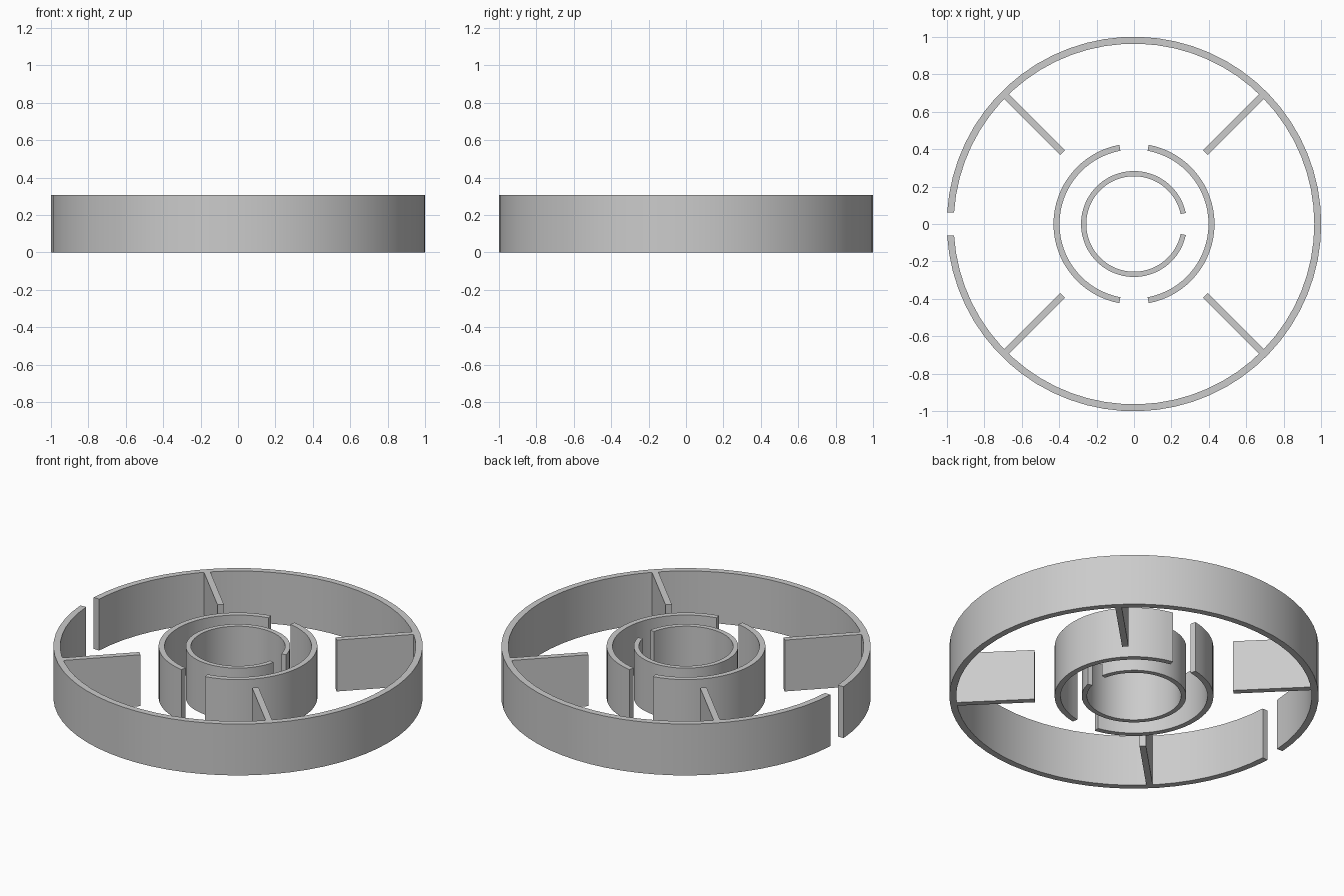
import bpy, bmesh
from math import radians, cos, sin, pi
from mathutils import Matrix

if "Cube" in bpy.data.objects:
    bpy.data.objects.remove(bpy.data.objects["Cube"])

HEIGHT = 0.307


def finish(bm, name):
    bmesh.ops.recalc_face_normals(bm, faces=bm.faces)
    mesh = bpy.data.meshes.new(name)
    bm.to_mesh(mesh)
    bm.free()
    obj = bpy.data.objects.new(name, mesh)
    bpy.context.collection.objects.link(obj)
    bpy.ops.object.select_all(action='DESELECT')
    obj.select_set(True)
    bpy.context.view_layer.objects.active = obj
    bpy.ops.object.shade_smooth_by_angle(angle=radians(30))
    return obj


def arc_wall(name, r_in, r_out, start, end, steps):
    """Curved upright wall between two angles in degrees, capped at both ends."""
    bm = bmesh.new()
    rows = []
    for i in range(steps + 1):
        a = radians(start + (end - start) * i / steps)
        rows.append([bm.verts.new((r * cos(a), r * sin(a), z)) for r, z in
                     ((r_in, 0), (r_out, 0), (r_out, HEIGHT), (r_in, HEIGHT))])
    for p, q in zip(rows, rows[1:]):
        for k in range(4):
            n = (k + 1) % 4
            bm.faces.new((p[k], p[n], q[n], q[k]))
    bm.faces.new(rows[0])
    bm.faces.new(rows[-1])
    return finish(bm, name)


# Outer wall, open on the left
arc_wall("outer_wall", 0.963, 1.0, -176.4, 176.4, 64)

# Middle wall, two halves with openings at front and back
arc_wall("middle_wall_right", 0.398, 0.43, -79.5, 79.5, 32)
arc_wall("middle_wall_left", 0.398, 0.43, 100.5, 259.5, 32)

# Inner wall, open on the right
arc_wall("inner_wall", 0.255, 0.283, 12, 348, 56)

# Four diagonal partitions running inward from the outer wall
R0, R1, WIDTH = 0.54, 0.975, 0.035
for i in range(4):
    bm = bmesh.new()
    bmesh.ops.create_cube(bm, size=1, matrix=(
        Matrix.Rotation(pi / 4 + i * pi / 2, 4, 'Z')
        @ Matrix.Translation(((R0 + R1) / 2, 0, HEIGHT / 2))
        @ Matrix.Diagonal((R1 - R0, WIDTH, HEIGHT, 1))))
    finish(bm, f"partition_{i + 1}")
